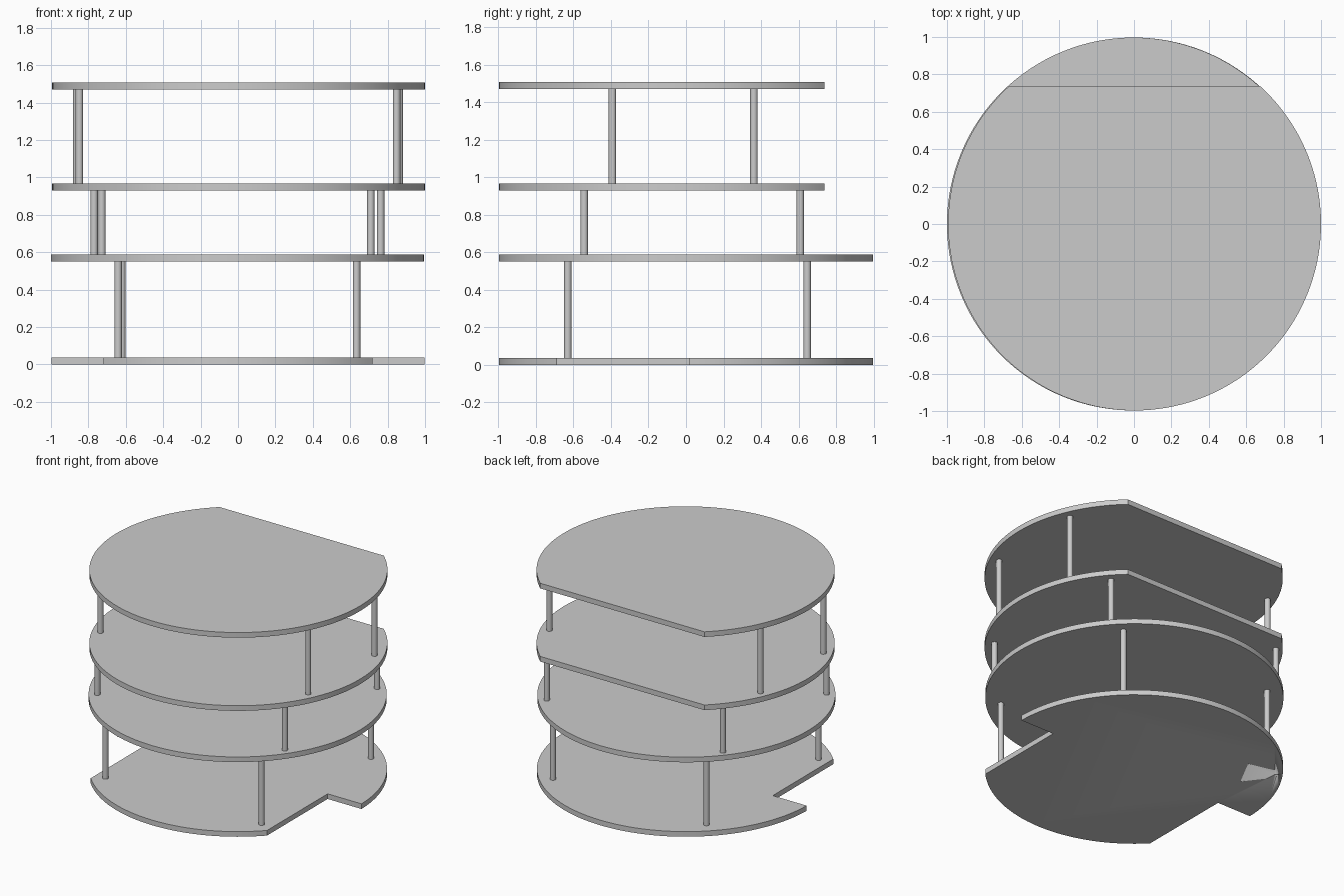
import bpy, bmesh
from math import asin, acos, cos, sin, pi

cube = bpy.data.objects.get("Cube")
if cube:
    bpy.data.objects.remove(cube, do_unlink=True)

R = 0.997          # plate radius
T = 0.038          # plate thickness
POST_R = 0.02

grey = bpy.data.materials.new("plain grey")
grey.use_nodes = True
COLOUR = (0.6, 0.6, 0.6, 1)
grey.diffuse_color = COLOUR
grey.node_tree.nodes["Principled BSDF"].inputs["Base Color"].default_value = COLOUR


def arc(start, end, steps):
    return [(R * cos(start + (end - start) * i / steps),
             R * sin(start + (end - start) * i / steps)) for i in range(steps + 1)]


def shade(ob):
    bpy.ops.object.select_all(action='DESELECT')
    ob.select_set(True)
    bpy.context.view_layer.objects.active = ob
    bpy.ops.object.shade_smooth_by_angle(angle=0.5)


def plate(name, outline, z, shift=0.0):
    """Extrude a flat outline into a plate whose underside is at z."""
    bm = bmesh.new()
    base = bm.faces.new([bm.verts.new((x + shift, y, z)) for x, y in outline])
    ext = bmesh.ops.extrude_face_region(bm, geom=[base])
    top = [g for g in ext["geom"] if isinstance(g, bmesh.types.BMVert)]
    bmesh.ops.translate(bm, verts=top, vec=(0, 0, T))
    bmesh.ops.recalc_face_normals(bm, faces=bm.faces)
    mesh = bpy.data.meshes.new(name)
    bm.to_mesh(mesh)
    bm.free()
    mesh.materials.append(grey)
    ob = bpy.data.objects.new(name, mesh)
    bpy.context.collection.objects.link(ob)
    shade(ob)
    return ob


def cylinder(name, x, y, z0, z1, radius, sides=24):
    bpy.ops.mesh.primitive_cylinder_add(vertices=sides, radius=radius, depth=z1 - z0,
                                        location=(x, y, (z0 + z1) / 2))
    ob = bpy.context.object
    ob.name = name
    ob.data.materials.append(grey)
    shade(ob)
    return ob


# Outlines: full disc, disc with a straight back edge, disc with two front notches
disc = arc(0, 2 * pi, 128)[:-1]
back_cut = asin(0.738 / R)
flat_back = arc(pi - back_cut, 2 * pi + back_cut, 112)
NX, NY = 0.72, 0.017
wide = asin(NY / R)
front = acos(NX / R)
notched = (arc(wide, pi - wide, 64) + [(-NX, NY)]
           + arc(pi + front, 2 * pi - front, 32) + [(NX, NY)])

# Plates
levels = [0.0, 0.55, 0.93, 1.47]
bottom = plate("bottom_plate", notched, levels[0])
plate("second_plate", disc, levels[1], -0.003)
plate("third_plate", flat_back, levels[2], 0.003)
plate("top_plate", flat_back, levels[3], 0.003)

# Small blind hole in the underside of the bottom plate
cutter = cylinder("hole_cutter", -0.78, 0.55, -0.02, 0.02, 0.013, 16)
cutter.hide_render = True
cutter.hide_set(True)
hole = bottom.modifiers.new("hole", 'BOOLEAN')
hole.operation = 'DIFFERENCE'
hole.solver = 'EXACT'
hole.object = cutter

# Four posts between each pair of plates
posts = {
    "lower": [(-0.641, -0.63), (0.634, -0.63), (-0.621, 0.646), (0.634, 0.646)],
    "middle": [(-0.769, -0.542), (0.763, -0.542), (-0.728, 0.609), (0.71, 0.609)],
    "upper": [(-0.848, -0.392), (0.848, -0.392), (-0.862, 0.362), (0.862, 0.362)],
}
corners = ["front_right", "front_left", "back_right", "back_left"]
for (tier, spots), z0, z1 in zip(posts.items(), levels, levels[1:]):
    for corner, (x, y) in zip(corners, spots):
        cylinder(f"{tier}_post_{corner}", x, y, z0 + T, z1, POST_R)
